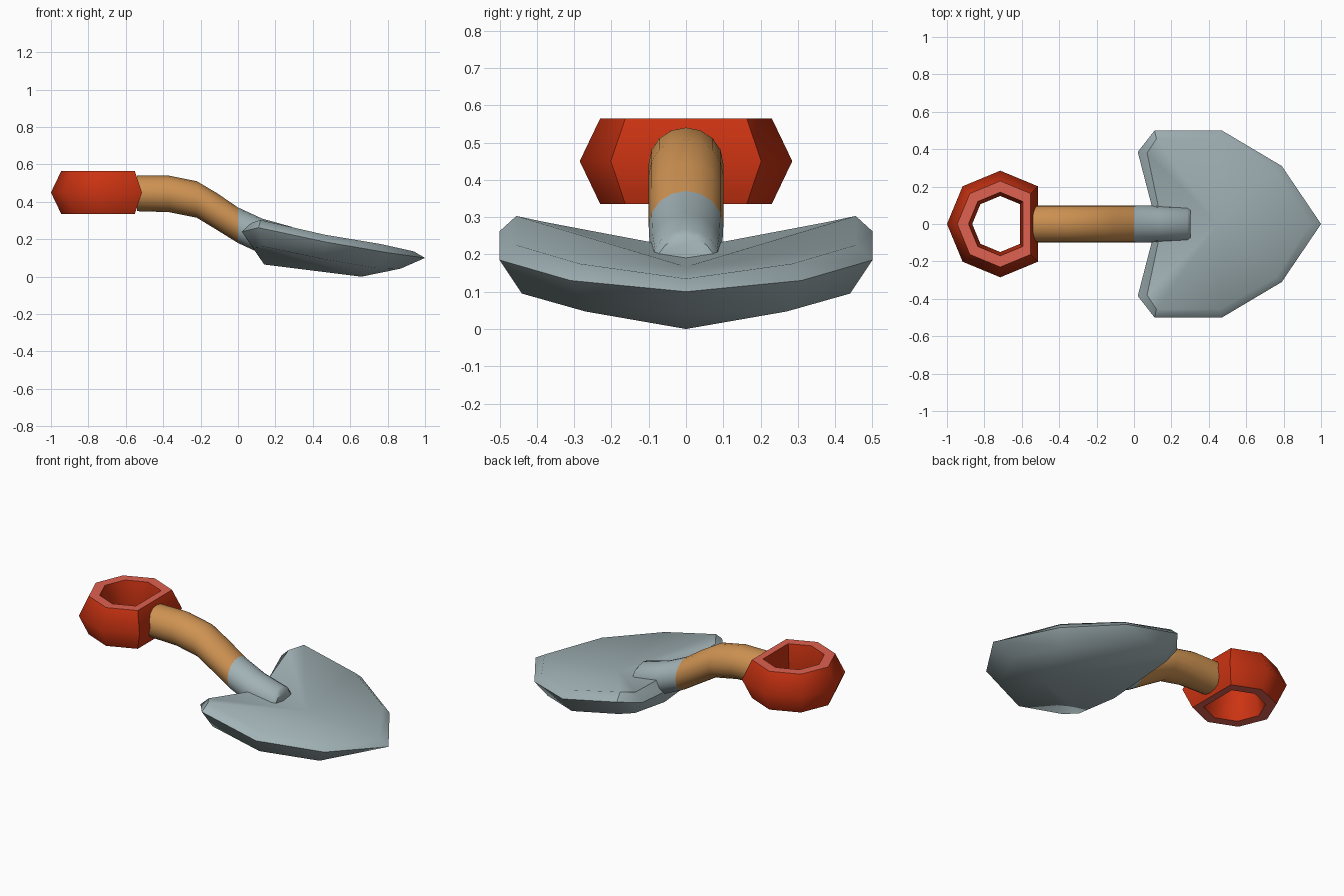
import bpy, bmesh, math

if "Cube" in bpy.data.objects:
    bpy.data.objects.remove(bpy.data.objects["Cube"])


def material(name, rgb):
    m = bpy.data.materials.new(name)
    m.diffuse_color = (*rgb, 1)
    m.use_nodes = True
    m.node_tree.nodes["Principled BSDF"].inputs["Base Color"].default_value = m.diffuse_color
    return m


red = material("red", (0.60, 0.033, 0.006))
light_red = material("light_red", (0.74, 0.12, 0.08))
wood = material("wood", (0.62, 0.29, 0.085))
steel = material("steel", (0.36, 0.45, 0.47))


def finish(bm, name, mats, angle):
    bmesh.ops.recalc_face_normals(bm, faces=bm.faces)
    me = bpy.data.meshes.new(name)
    bm.to_mesh(me)
    bm.free()
    ob = bpy.data.objects.new(name, me)
    bpy.context.collection.objects.link(ob)
    for m in mats:
        me.materials.append(m)
    bpy.ops.object.select_all(action='DESELECT')
    ob.select_set(True)
    bpy.context.view_layer.objects.active = ob
    bpy.ops.object.shade_smooth_by_angle(angle=math.radians(angle))
    return ob


def bridge(bm, a, b):
    n = len(a)
    return [bm.faces.new((a[i], a[(i + 1) % n], b[(i + 1) % n], b[i])) for i in range(n)]


# Grip: octagonal ring with one corner cut flat where the shaft enters
bm = bmesh.new()
section = [(0.285, 0.45), (0.23, 0.565), (0.17, 0.565),
           (0.15, 0.45), (0.17, 0.335), (0.23, 0.335)]
loops = []
for r, z in section:
    loops.append([bm.verts.new((-0.715 + r * math.cos(i * math.pi / 4),
                                r * math.sin(i * math.pi / 4), z)) for i in range(1, 8)])
for i in range(6):
    for f in bridge(bm, loops[i], loops[(i + 1) % 6]):
        f.material_index = 1 if i in (1, 4) else 0  # flat lips
finish(bm, "grip_ring", [red, light_red], 60)


def tube(name, stations, mat):
    """Stations are (x, bottom, top, half width)."""
    bm = bmesh.new()
    n = 16
    rings = []
    for x, lo, hi, w in stations:
        rings.append([bm.verts.new((x, w * math.cos(2 * math.pi * i / n),
                                    (lo + hi) / 2 + (hi - lo) / 2 * math.sin(2 * math.pi * i / n)))
                      for i in range(n)])
    for a, b in zip(rings, rings[1:]):
        bridge(bm, a, b)
    bm.faces.new(rings[0])
    bm.faces.new(rings[-1])
    finish(bm, name, [mat], 40)


# Bent wooden shaft and the steel socket
tube("shaft", [(-0.54, 0.35, 0.54, 0.1), (-0.37, 0.345, 0.54, 0.1), (-0.22, 0.315, 0.51, 0.1),
               (-0.11, 0.248, 0.445, 0.1), (0, 0.18, 0.37, 0.1)], wood)
tube("socket", [(0, 0.18, 0.37, 0.1), (0.13, 0.12, 0.31, 0.097),
                (0.285, 0.10, 0.267, 0.09), (0.303, 0.11, 0.245, 0.078)], steel)

# Blade: three outlines (upper, edge, lower), half modelled and mirrored
upper = [(0.94, 0, 0.135), (0.76, 0.285, 0.175), (0.46, 0.455, 0.225),
         (0.12, 0.455, 0.303), (0.07, 0.38, 0.287), (0.15, 0, 0.215)]
edge = [(1, 0, 0.1), (0.79, 0.31, 0.13), (0.47, 0.5, 0.185),
        (0.11, 0.5, 0.262), (0.02, 0.385, 0.24), (0.12, 0, 0.14)]
lower = [(0.87, 0, 0.043), (0.73, 0.27, 0.047), (0.45, 0.44, 0.095),
         (0.14, 0.44, 0.16), (0.08, 0.37, 0.155), (0.14, 0, 0.065)]
bm = bmesh.new()
for s in (1, -1):
    u, e, l = [[bm.verts.new((x, y * s, z)) for x, y, z in pts] for pts in (upper, edge, lower)]
    top_mid = bm.verts.new((0.45, 0, 0.167))
    low_mid = bm.verts.new((0.66, 0, 0.0))
    for i in range(5):
        bm.faces.new((u[i], u[i + 1], e[i + 1], e[i]))
        bm.faces.new((e[i], e[i + 1], l[i + 1], l[i]))
        bm.faces.new((u[i], u[i + 1], top_mid))
        bm.faces.new((l[i], l[i + 1], low_mid))
bmesh.ops.remove_doubles(bm, verts=bm.verts, dist=0.0005)
finish(bm, "blade", [steel], 50)
